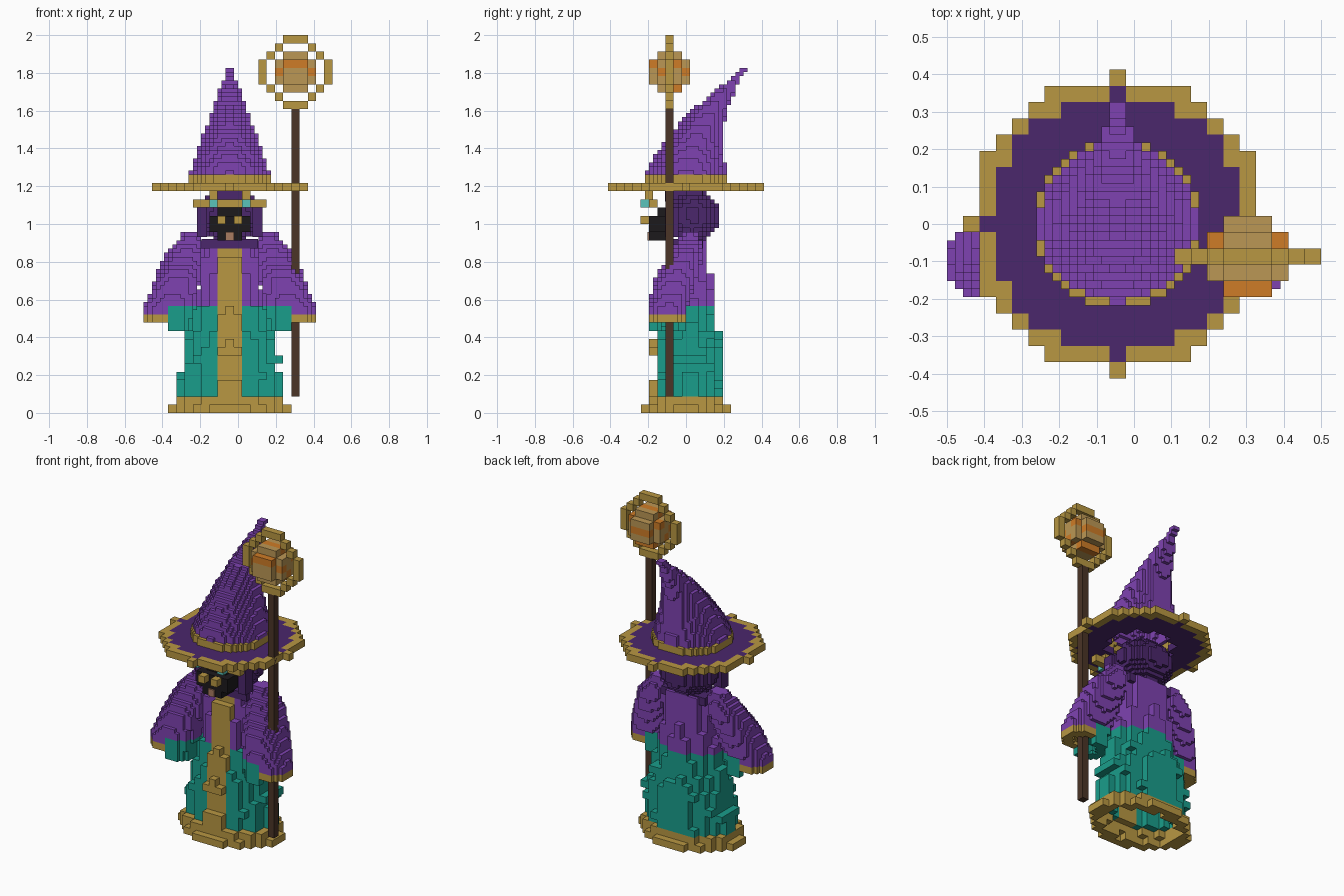
import bpy
from math import hypot

if "Cube" in bpy.data.objects:
    bpy.data.objects.remove(bpy.data.objects["Cube"])

V = 2 / 46          # large block size
H = V / 2           # small block size
CX = -V             # centre line of the figure

COLOURS = {
    "purple": (0.21, 0.055, 0.44), "dark_purple": (0.07, 0.02, 0.15),
    "gold": (0.48, 0.31, 0.055), "teal": (0.01, 0.34, 0.26),
    "brown": (0.07, 0.035, 0.02), "black": (0.012, 0.01, 0.012),
    "orange": (0.62, 0.20, 0.02), "tan": (0.50, 0.31, 0.09),
    "peach": (0.40, 0.20, 0.12), "cyan": (0.10, 0.55, 0.50),
}
MATS = {}
for n, c in COLOURS.items():
    MATS[n] = bpy.data.materials.new(n)
    MATS[n].diffuse_color = (*c, 1)

# outward side -> corners of a unit block
SIDES = {
    (1, 0, 0): [(1, 0, 0), (1, 1, 0), (1, 1, 1), (1, 0, 1)],
    (-1, 0, 0): [(0, 0, 0), (0, 0, 1), (0, 1, 1), (0, 1, 0)],
    (0, 1, 0): [(0, 1, 0), (0, 1, 1), (1, 1, 1), (1, 1, 0)],
    (0, -1, 0): [(0, 0, 0), (1, 0, 0), (1, 0, 1), (0, 0, 1)],
    (0, 0, 1): [(0, 0, 1), (1, 0, 1), (1, 1, 1), (0, 1, 1)],
    (0, 0, -1): [(0, 0, 0), (0, 1, 0), (1, 1, 0), (1, 0, 0)],
}


def blocks(name, size, origin, lo, hi, colour):
    """Fill a lattice where colour(x, y, z, cell) names a colour; keep only outer faces.
    origin is the centre of cell 0,0,0; x is relative to the centre line."""
    cells = {}
    for i in range(lo[0], hi[0] + 1):
        for j in range(lo[1], hi[1] + 1):
            for k in range(lo[2], hi[2] + 1):
                p = [o + size * c for o, c in zip(origin, (i, j, k))]
                col = colour(p[0] - CX, p[1], p[2], (i, j, k))
                if col:
                    cells[i, j, k] = col
    verts, faces, mats = {}, [], []
    names = sorted(set(cells.values()))
    for c, col in cells.items():
        for d, quad in SIDES.items():
            if tuple(a + b for a, b in zip(c, d)) not in cells:
                faces.append([verts.setdefault(tuple(a + b for a, b in zip(c, q)), len(verts))
                              for q in quad])
                mats.append(names.index(col))
    me = bpy.data.meshes.new(name)
    me.from_pydata([[o + size * (a - 0.5) for o, a in zip(origin, v)] for v in verts], [], faces)
    for n in names:
        me.materials.append(MATS[n])
    me.polygons.foreach_set("material_index", mats)
    ob = bpy.data.objects.new(name, me)
    bpy.context.collection.objects.link(ob)


def box(name, col, x, y, z):
    bpy.ops.mesh.primitive_cube_add(size=1, location=[sum(a) / 2 for a in (x, y, z)])
    ob = bpy.context.object
    ob.name = name
    ob.scale = [a[1] - a[0] for a in (x, y, z)]
    ob.data.materials.append(MATS[col])


def lerp(table, z):
    for a, b in zip(table, table[1:]):
        if z <= b[0]:
            t = max(0, (z - a[0]) / (b[0] - a[0]))
            return [p + (q - p) * t for p, q in zip(a[1:], b[1:])]
    return table[-1][1:]


# Robe, hollow and open below: height, half width, half depth, depth centre
ROBE = [(0.02, .315, .23, 0), (0.07, .285, .205, 0), (0.11, .275, .18, .015),
        (0.30, .255, .18, .015), (0.40, .23, .165, .012), (0.44, .21, .145, .005),
        (0.56, .185, .135, .005), (0.66, .175, .125, .01), (0.92, .14, .095, .02)]


def robe(x, y, z, c):
    rx, ry, cy = lerp(ROBE, z)
    i, j, k = c
    bump = 0.2 if 2 <= k <= 10 and (i * 7 + j * 5 + k * 3) % 5 == 0 and j > -4 else 0
    button = abs(i) <= 1 and j == -4 and (k in (2, 3, 7) or (k == 8 and i == 0))
    if not button and (x / rx) ** 2 + ((y - cy) / ry) ** 2 > 1 + bump:
        return None
    if k < 18 and (x / (rx - .055)) ** 2 + ((y - cy) / (ry - .055)) ** 2 < 1:
        return None
    if k < 2 or (abs(i) <= 1 and y < -0.02 and k < 20):
        return "gold"
    return "teal" if k < 13 else "purple"


blocks("robe", V, (CX, 0, V / 2), (-8, -6, 0), (8, 6, 20), robe)

# Sleeves: height, side centre, half width, depth centre, half depth
ARM = [(0.44, .325, .13, -.10, .10), (0.56, .318, .135, -.095, .105),
       (0.72, .275, .12, -.055, .11), (0.84, .235, .105, 0, .09), (0.94, .205, .05, .02, .05)]


def sleeve(side):
    def test(x, y, z, c):
        sx, rx, cy, ry = lerp(ARM, z)
        x *= side
        if (abs(x - sx) / rx) ** 2.6 + (abs(y - cy) / ry) ** 2.6 > 1:
            return None
        # open cuff
        if z < 0.5 and ((x - sx) / (rx - .05)) ** 2 + ((y - cy) / (ry - .05)) ** 2 < 1:
            return None
        if z < 0.57 and x < 0.325:
            return "teal"
        if z < 0.48:
            return None
        return "gold" if z < 0.525 else "purple"
    return test


for nm, s in (("left_sleeve", 1), ("right_sleeve", -1)):
    blocks(nm, H, (CX + H / 2, H / 2, H / 2), (-22, -12, 20), (21, 10, 43), sleeve(s))

# Hood
HALF = (CX + H / 2, H / 2, H / 2)
blocks("hood", H, HALF, (-9, -8, 40), (8, 9, 56),
       lambda x, y, z, c: "dark_purple" if (
           (x / .17) ** 2 + ((y - .035) / .14) ** 2 + ((z - 1.045) / .14) ** 2 <= 1) else None)


# Dark face, corners clipped and the upper row set back
def face(x, y, z, c):
    i, j, k = c
    if abs(i) == 2 and k in (21, 24) or (k == 24 and j == -4):
        return None
    return "black"


blocks("face", V, (CX, 0, V / 2), (-2, -4, 21), (2, -2, 24), face)
box("neck", "dark_purple", (CX - .15, CX + .15), (-.07, .09), (.87, .92))
box("hood_top", "dark_purple", (CX - .065, CX + .065), (-.11, .09), (1.12, 1.18))

# Small face details, mirrored about the centre line
box("nose", "peach", (CX - H, CX + H), (-.205, -.15), (.913, .957))
box("headband", "gold", (CX - .11, CX + .11), (-.196, -.152), (1.087, 1.13))
for s, side in ((1, "left"), (-1, "right")):
    def span(a, b):
        return sorted((CX + s * a, CX + s * b))
    box(side + "_eye", "gold", span(H, 3 * H), (-.24, -.18), (1.0, 1.043))
    box(side + "_gem", "cyan", span(3 * H, 5 * H), (-.24, -.196), (1.087, 1.13))
    box(side + "_headband_end", "gold", span(5 * H, 9 * H), (-.196, -.152), (1.087, 1.13))
    box(side + "_headband_stud", "gold", span(3 * H, 5 * H), (-.218, -.174), (1.13, 1.174))
    box(side + "_hood_edge", "dark_purple", span(5.5 * H, 8 * H), (-.11, -.04), (.93, 1.087))


# Hat brim with a gold edge and an open middle
def brim(x, y, z, c):
    d = c[0] ** 2 + c[1] ** 2
    return None if d > 81 or d < 20 else "gold" if d > 64 else "dark_purple"


blocks("hat_brim", V, (CX, 0, V / 2), (-9, -9, 27), (9, 9, 27), brim)

# Hollow hat cone bending backwards, gold band at its foot
CONE = [(1.255, .227), (1.265, .212), (1.31, .203), (1.4, .168), (1.5, .132), (1.6, .094),
        (1.7, .058), (1.77, .03), (1.83, .03)]


def cone(x, y, z, c):
    t = (z - 1.217) / 0.59
    r = lerp(CONE, z)[0]
    d = hypot(x, y - 0.3 * max(t, 0) ** 2)
    if d > r or d < r - 0.055:
        return None
    return "gold" if z < 1.26 else "purple"


blocks("hat_cone", H, HALF, (-11, -11, 56), (10, 16, 83), cone)

# Staff with ring and orb
SX, SY, SZ = 7 * V, -2 * V, 41.5 * V
box("staff_pole", "brown", (SX - H, SX + H), (SY - H, SY + H), (2 * V, 37 * V))
blocks("staff_ring", V, (SX, SY, SZ), (-4, 0, -4), (4, 0, 4),
       lambda x, y, z, c: "gold" if 12 < c[0] ** 2 + c[2] ** 2 < 18 else None)


def orb(x, y, z, c):
    if sum(a * a for a in c) > 6:
        return None
    return "orange" if (c[0] * 3 + c[1] * 5 + c[2] * 2) % 3 == 1 else "tan"


blocks("staff_orb", V, (SX, SY, SZ), (-2, -2, -2), (2, 2, 2), orb)

for m in bpy.data.materials:
    if m.users and not m.is_grease_pencil:
        m.use_nodes = True
        m.node_tree.nodes["Principled BSDF"].inputs["Base Color"].default_value = m.diffuse_color
